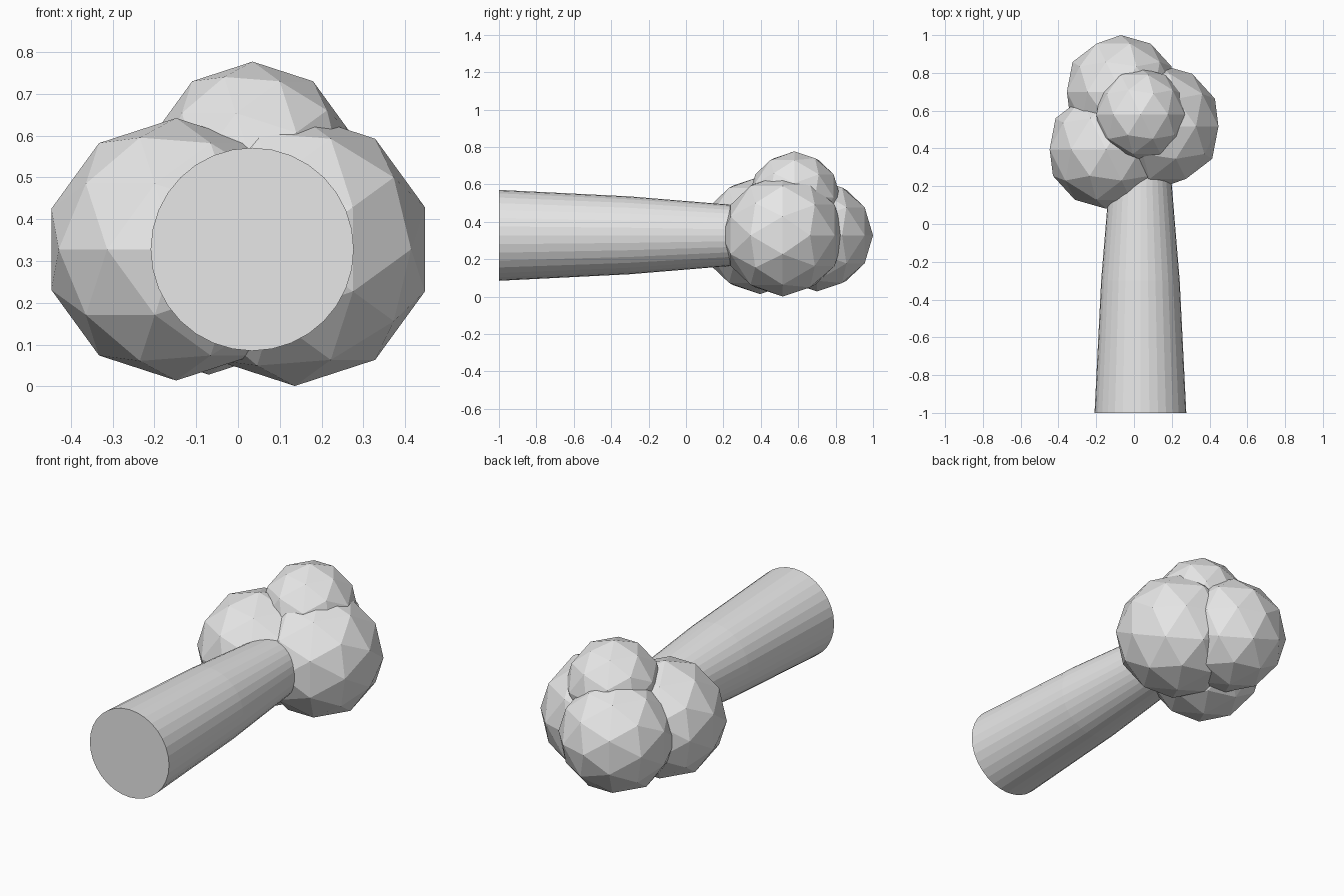
import bpy
import bmesh
from math import radians
from mathutils import Matrix

cube = bpy.data.objects.get("Cube")
if cube:
    bpy.data.objects.remove(cube, do_unlink=True)

# Single plain grey
grey = bpy.data.materials.new("light_grey")
grey.use_nodes = True
grey.diffuse_color = (0.8, 0.8, 0.8, 1)
shader = next(n for n in grey.node_tree.nodes if n.type == 'BSDF_PRINCIPLED')
shader.inputs["Base Color"].default_value = grey.diffuse_color

# The tree lies down: its growing direction points to +y
LAY_DOWN = Matrix.Rotation(radians(-90), 4, 'X')
AXIS_Z = 0.328


def finish(name, bm, location):
    bmesh.ops.transform(bm, matrix=LAY_DOWN, verts=bm.verts)
    bmesh.ops.recalc_face_normals(bm, faces=bm.faces)
    mesh = bpy.data.meshes.new(name)
    bm.to_mesh(mesh)
    bm.free()
    mesh.materials.append(grey)
    obj = bpy.data.objects.new(name, mesh)
    obj.location = location
    bpy.context.collection.objects.link(obj)


def lathe(name, profile, sides, location):
    """Closed tapering column from (height, radius) pairs."""
    bm = bmesh.new()
    rings = []
    for height, radius in profile:
        ring = bmesh.ops.create_circle(
            bm, segments=sides, radius=radius,
            matrix=Matrix.Translation((0, 0, height)))
        rings.append(ring["verts"])
    for low, high in zip(rings, rings[1:]):
        for i in range(sides):
            j = (i + 1) % sides
            bm.faces.new((low[i], low[j], high[j], high[i]))
    bm.faces.new(rings[0])
    bm.faces.new(rings[-1])
    finish(name, bm, location)


def foliage(name, radius, location):
    bm = bmesh.new()
    bmesh.ops.create_icosphere(bm, subdivisions=2, radius=radius)
    finish(name, bm, location)


# Trunk, with a slight bend in its taper
lathe("trunk", [(-1, 0.243), (-0.3, 0.208), (0.4, 0.15)], 32,
      (0.034, 0, AXIS_Z))

# Low-poly foliage clumps
foliage("foliage_left", 0.327, (0.136, 0.517, AXIS_Z))
foliage("foliage_right", 0.314, (-0.148, 0.395, AXIS_Z))
foliage("foliage_crown", 0.3, (-0.07, 0.7, AXIS_Z))
foliage("foliage_upper", 0.246, (0.035, 0.58, 0.531))
